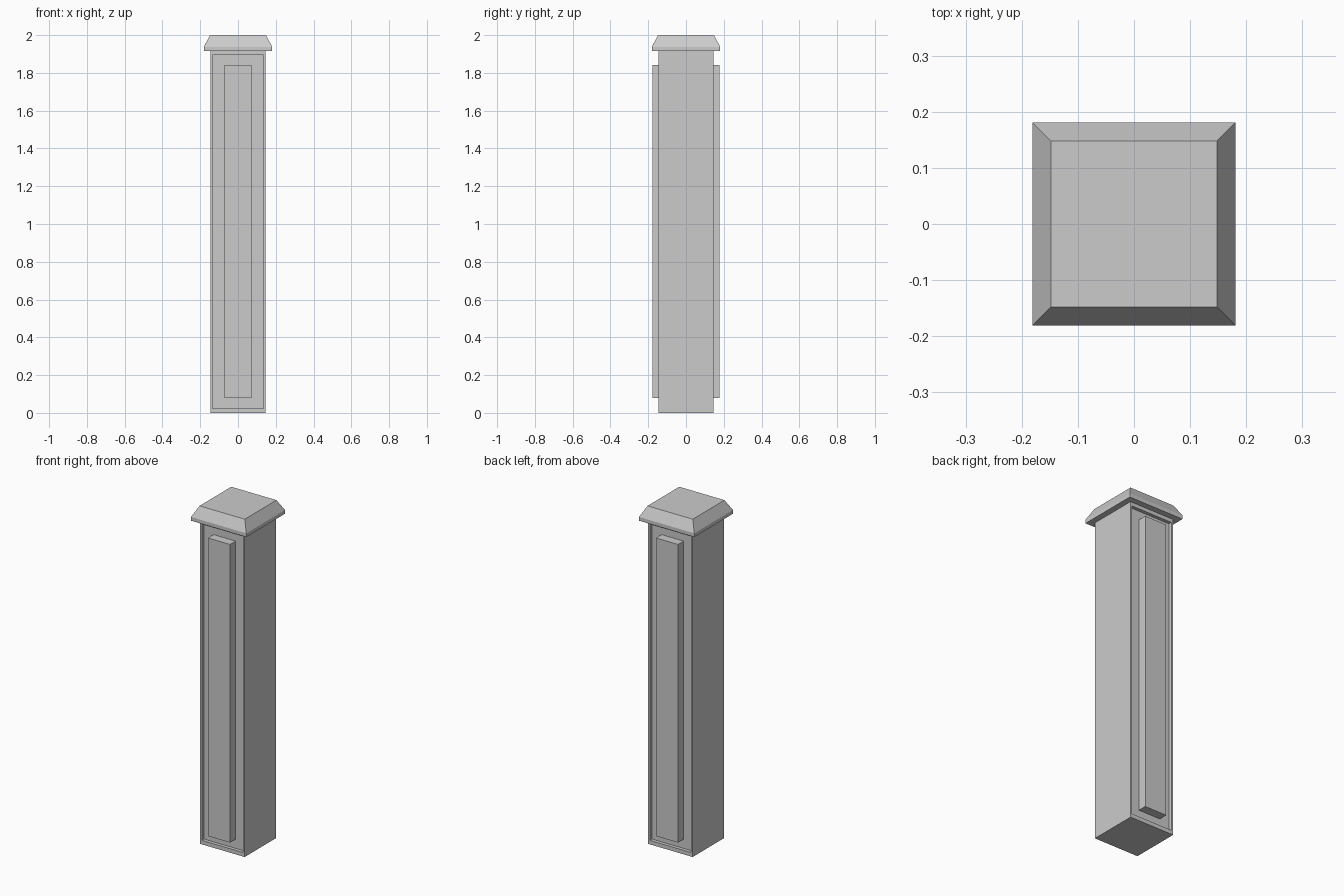
import bpy, bmesh

if "Cube" in bpy.data.objects:
    bpy.data.objects.remove(bpy.data.objects["Cube"])

W = 0.146       # shaft half width
TOP = 1.916     # shaft top / cap underside


def finish(name, bm):
    bmesh.ops.recalc_face_normals(bm, faces=bm.faces)
    mesh = bpy.data.meshes.new(name)
    bm.to_mesh(mesh)
    bm.free()
    obj = bpy.data.objects.new(name, mesh)
    bpy.context.collection.objects.link(obj)
    return obj


def box(bm, x, y0, y1, z0, z1):
    verts = bmesh.ops.create_cube(bm, size=1)["verts"]
    for v in verts:
        v.co = (2 * x * v.co.x,
                y0 + (v.co.y + 0.5) * (y1 - y0),
                z0 + (v.co.z + 0.5) * (z1 - z0))
    return verts


# Shaft: box with a sunken field on the front and back
bm = bmesh.new()
box(bm, W, -W, W, 0, TOP)
bm.normal_update()
for face in [f for f in bm.faces if abs(f.normal.y) > 0.9]:
    side = 1 if face.normal.y > 0 else -1
    bmesh.ops.inset_region(bm, faces=[face], thickness=0.016)
    for v in face.verts:    # border is a little taller at top and bottom
        v.co.z = 0.024 if v.co.z < 1 else 1.894
    floor = bmesh.ops.extrude_face_region(bm, geom=[face])["geom"]
    for v in floor:
        if isinstance(v, bmesh.types.BMVert):
            v.co.y = side * 0.126
    if face.is_valid:
        bmesh.ops.delete(bm, geom=[face], context="FACES_ONLY")
finish("post_shaft", bm)

# Raised panels standing on the sunken fields
for name, side in (("front_panel", -1), ("back_panel", 1)):
    bm = bmesh.new()
    y = sorted((side * 0.126, side * 0.178))
    box(bm, 0.072, y[0], y[1], 0.078, 1.842)
    finish(name, bm)

# Cap: square slab with sloping upper sides and a flat top
bm = bmesh.new()
rings = []
for half, z in ((0.181, TOP), (0.181, 1.938), (0.148, 2.0)):
    rings.append([bm.verts.new((half * sx, half * sy, z))
                  for sx, sy in ((-1, -1), (1, -1), (1, 1), (-1, 1))])
for a, b in zip(rings, rings[1:]):
    for i in range(4):
        j = (i + 1) % 4
        bm.faces.new((a[i], a[j], b[j], b[i]))
bm.faces.new(rings[0])
bm.faces.new(rings[-1])
finish("post_cap", bm)
